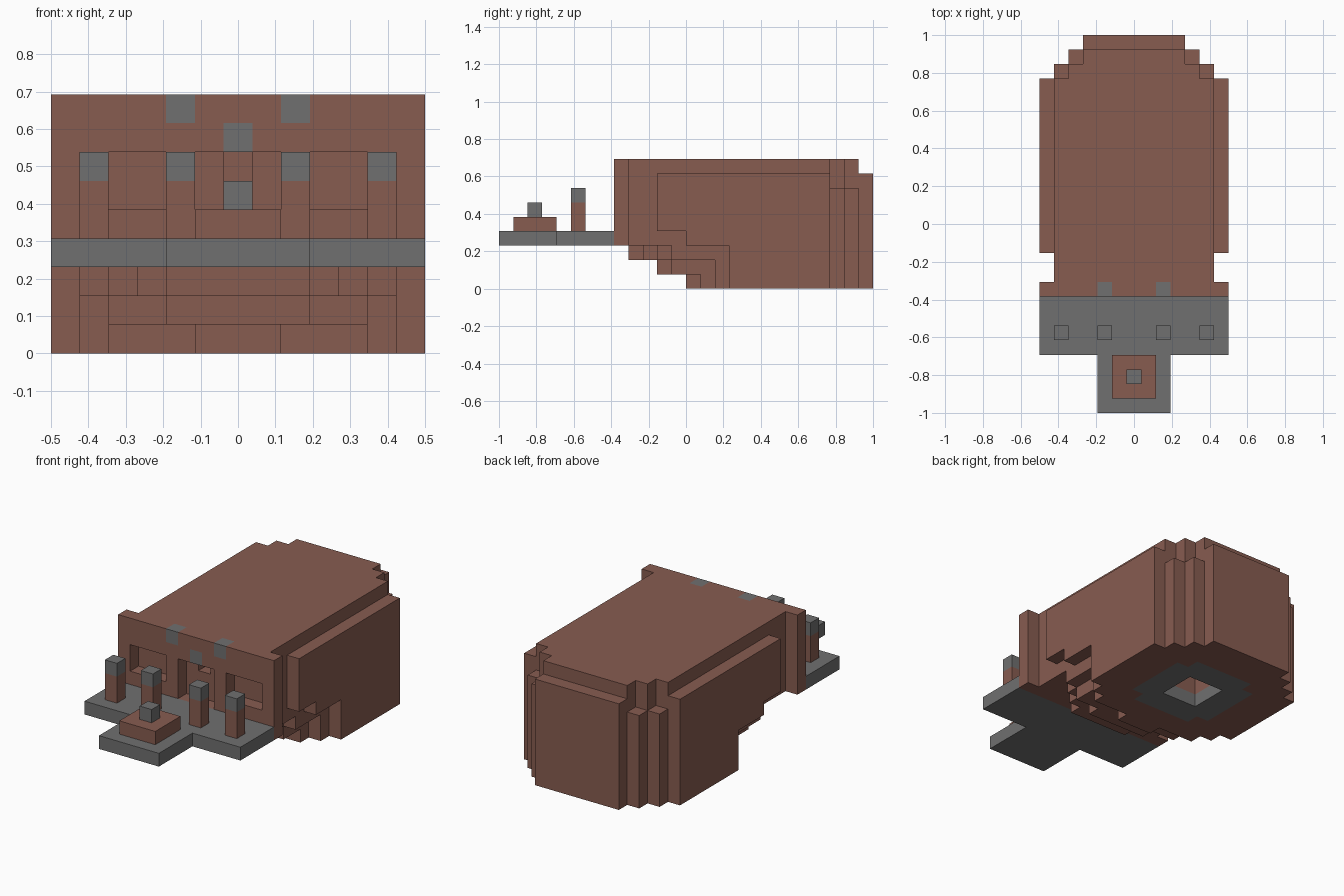
import bpy
import bmesh
from math import radians
from mathutils import Vector

U = 1 / 13          # size of one block

cube = bpy.data.objects.get("Cube")
if cube:
    bpy.data.objects.remove(cube, do_unlink=True)


def material(name, colour):
    mat = bpy.data.materials.new(name)
    mat.use_nodes = True
    mat.diffuse_color = (*colour, 1)
    bsdf = next(n for n in mat.node_tree.nodes if n.type == "BSDF_PRINCIPLED")
    bsdf.inputs["Base Color"].default_value = (*colour, 1)
    return mat


MATERIALS = [material("brown brick", (0.245, 0.107, 0.081)),
             material("grey stone", (0.162, 0.162, 0.162))]
BROWN, GREY = 0, 1


def cells(x, y, z):
    """All block cells in half-open ranges; x is counted from the middle block."""
    return {(i, j, k) for i in range(*x) for j in range(*y) for k in range(*z)}


def wide(half, y, z):
    return cells((-half, half + 1), y, z)


def mirrored(part):
    return part | {(-i, j, k) for i, j, k in part}


def build(name, part, is_grey=lambda c: False):
    """Turn block cells into one object made of their outer faces."""
    bm = bmesh.new()
    for cell in sorted(part):
        centre = Vector(cell) + Vector((0, 0.5, 0.5))
        for axis in range(3):
            for sign in (-1, 1):
                step = Vector((0, 0, 0))
                step[axis] = sign
                if tuple(int(a + b) for a, b in zip(cell, step)) in part:
                    continue
                u, v = Vector((0, 0, 0)), Vector((0, 0, 0))
                u[(axis + 1) % 3] = 0.5
                v[(axis + 2) % 3] = 0.5 * sign
                mid = centre + step / 2
                corners = (mid - u - v, mid + u - v, mid + u + v, mid - u + v)
                face = bm.faces.new([bm.verts.new(c * U) for c in corners])
                face.material_index = GREY if is_grey(cell) else BROWN
    bmesh.ops.remove_doubles(bm, verts=bm.verts, dist=U / 100)
    bmesh.ops.dissolve_limit(bm, angle_limit=radians(1), verts=bm.verts,
                             edges=bm.edges, delimit={"MATERIAL"})
    mesh = bpy.data.meshes.new(name)
    bm.to_mesh(mesh)
    bm.free()
    for mat in MATERIALS:
        mesh.materials.append(mat)
    obj = bpy.data.objects.new(name, mesh)
    bpy.context.collection.objects.link(obj)
    return obj


# Paved terrace with a narrower tongue in front
build("terrace", wide(6, (-9, -5), (3, 4)) | wide(2, (-13, -9), (3, 4)),
      lambda c: True)

# Stepped pedestal with a stone cap
build("pedestal", wide(1, (-12, -9), (4, 5)) | wide(0, (-11, -10), (5, 6)),
      lambda c: c[2] == 5)

# Four posts with stone tops
for side, sign in (("left", 1), ("right", -1)):
    for place, x in (("inner", 2), ("outer", 5)):
        build(f"{side}_{place}_post",
              cells((sign * x, sign * x + 1), (-8, -7), (4, 7)),
              lambda c: c[2] == 6)

# Front wall with two windows, a doorway and three stone blocks
windows = mirrored(cells((3, 6), (-5, -4), (5, 7)))
doorway = wide(1, (-5, -4), (4, 7))
build("front_wall", wide(6, (-5, -4), (3, 9)) - windows - doorway,
      lambda c: (abs(c[0]), c[2]) in {(2, 8), (0, 7)})

# Main hall, narrowing towards the rear, with a niche above the door
hall = (wide(5, (-4, 10), (3, 9)) | wide(4, (10, 11), (3, 9))
        | wide(3, (11, 12), (3, 9)))
niche = wide(0, (-4, -3), (6, 7))
build("hall", hall - niche)

# Side panels, stepped under their front ends
panel = (cells((6, 7), (-2, 10), (4, 8)) | cells((6, 7), (0, 10), (3, 4))
         | cells((6, 7), (3, 10), (0, 3)))
build("side_panels", mirrored(panel))

# Rear corner columns and rear panel
columns = cells((5, 6), (10, 11), (3, 7)) | cells((4, 5), (11, 12), (3, 7))
build("rear_columns", mirrored(columns))
build("rear_panel", wide(3, (12, 13), (0, 8)))

# Rounded foundation: each layer is a set of (half width, front) strips
foundation = set()
LAYERS = [[(1, 0), (4, 1), (5, 2)],
          [(2, -2), (4, -1), (5, 2)],
          [(2, -4), (3, -3), (4, -2), (5, -1)]]
for level, strips in enumerate(LAYERS):
    for half, front in strips:
        foundation |= wide(half, (front, 11), (level, level + 1))
        foundation |= wide(4, (11, 12), (level, level + 1))

# Square shaft in the underside, ringed by a stone disc
shaft = wide(1, (5, 8), (0, 3))


def in_disc(c):
    dx, dy = abs(c[0]), abs(c[1] - 6)
    return c[2] == 0 and max(dx, dy) <= 3 and dx + dy <= 5


build("foundation", foundation - shaft, in_disc)
